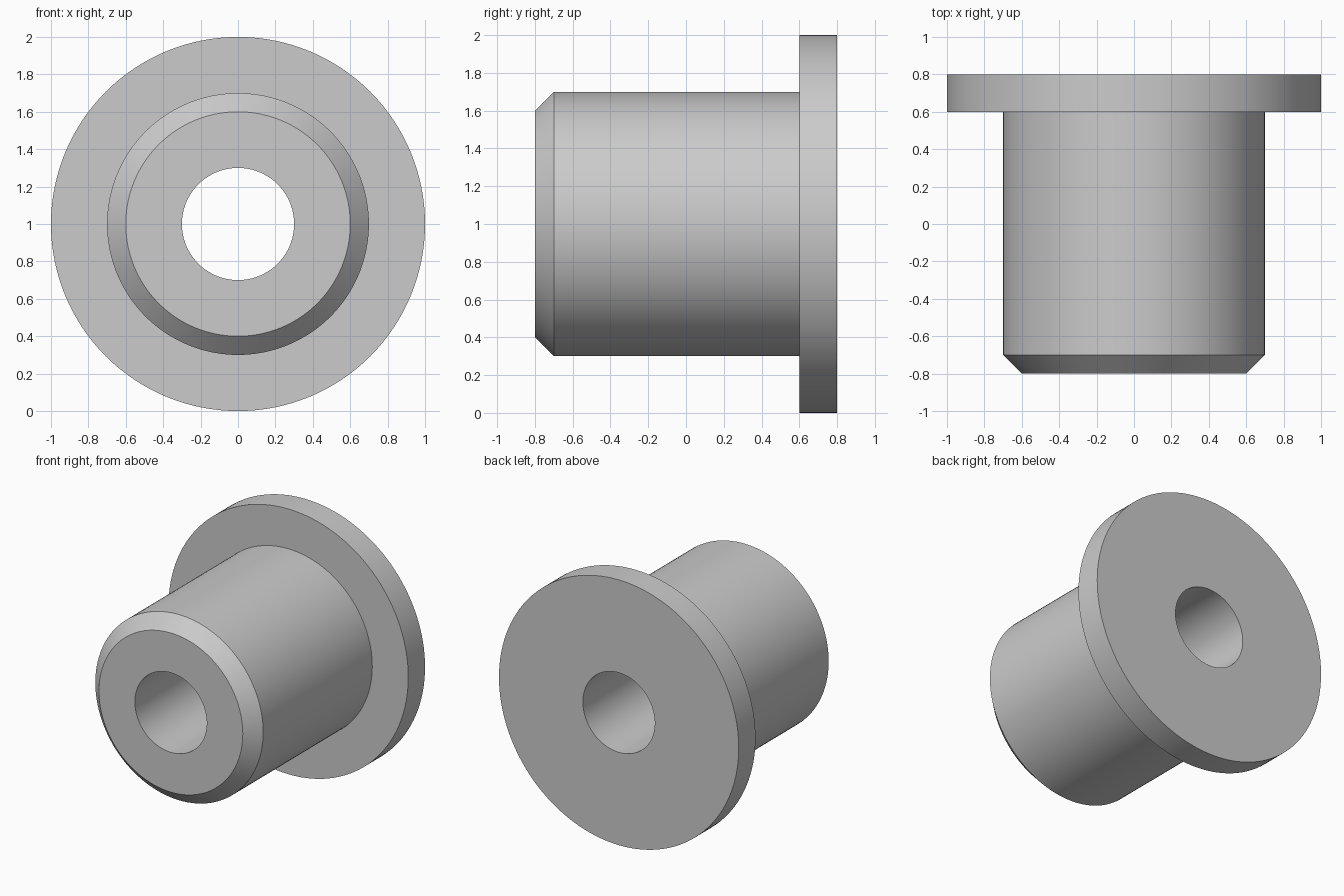
import bpy
import bmesh
from math import cos, sin, tau, radians

if "Cube" in bpy.data.objects:
    bpy.data.objects.remove(bpy.data.objects["Cube"], do_unlink=True)

SEGMENTS = 128
AXIS_HEIGHT = 1.0

# Plain grey metal
grey = bpy.data.materials.new("grey_metal")
grey.use_nodes = True
colour = (0.6, 0.6, 0.6, 1)
grey.diffuse_color = colour
grey.node_tree.nodes["Principled BSDF"].inputs["Base Color"].default_value = colour


def lathe(name, profile, material):
    """Spin a closed (radius, y) profile around the horizontal y axis."""
    bm = bmesh.new()
    angles = [tau * i / SEGMENTS for i in range(SEGMENTS)]
    rings = [[bm.verts.new((r * cos(a), y, AXIS_HEIGHT + r * sin(a))) for a in angles]
             for r, y in profile]
    for k, ring in enumerate(rings):
        following = rings[(k + 1) % len(rings)]
        for i in range(SEGMENTS):
            j = (i + 1) % SEGMENTS
            bm.faces.new((ring[i], ring[j], following[j], following[i]))
    bmesh.ops.recalc_face_normals(bm, faces=bm.faces[:])
    mesh = bpy.data.meshes.new(name)
    bm.to_mesh(mesh)
    bm.free()
    mesh.materials.append(material)
    obj = bpy.data.objects.new(name, mesh)
    bpy.context.collection.objects.link(obj)
    bpy.ops.object.select_all(action="DESELECT")
    obj.select_set(True)
    bpy.context.view_layer.objects.active = obj
    bpy.ops.object.shade_smooth_by_angle(angle=radians(30))
    return obj


# Flanged bushing: through bore, chamfered nose, sleeve and rear flange
bore, nose, sleeve, flange = 0.3, 0.6, 0.7, 1.0
front, chamfer_end, flange_front, back = -0.8, -0.7, 0.6, 0.8
lathe("flanged_bushing", [
    (bore, front), (nose, front), (sleeve, chamfer_end), (sleeve, flange_front),
    (flange, flange_front), (flange, back), (bore, back),
], grey)
